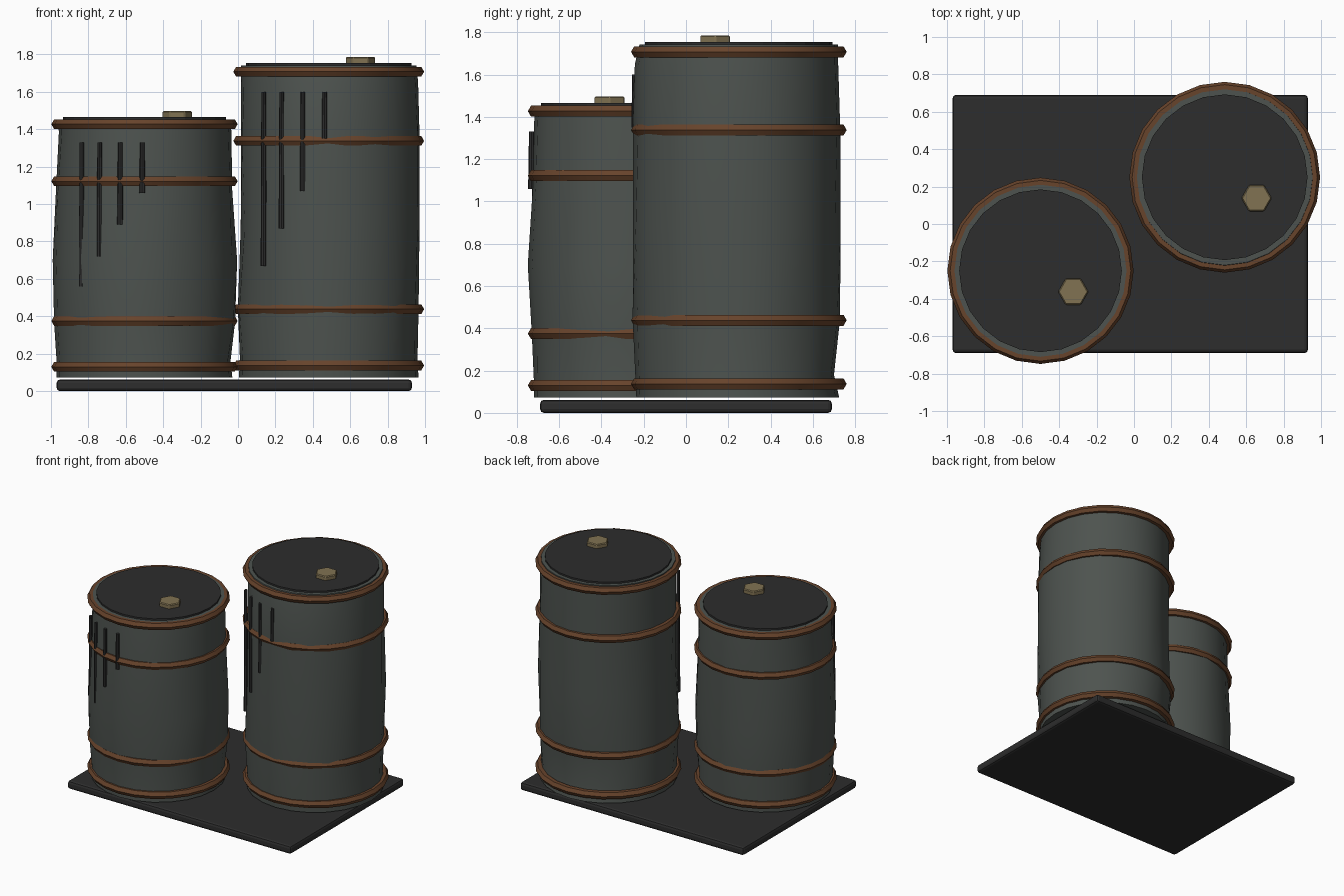
import bpy, bmesh, math, random

if "Cube" in bpy.data.objects:
    bpy.data.objects.remove(bpy.data.objects["Cube"])

random.seed(4)
SEG = 24


def material(name, rgb):
    m = bpy.data.materials.new(name)
    m.diffuse_color = (*rgb, 1)
    m.use_nodes = True
    m.node_tree.nodes["Principled BSDF"].inputs["Base Color"].default_value = m.diffuse_color
    return m


STEEL = material("grey_green_steel", (0.075, 0.086, 0.078))
RUST = material("rust_brown", (0.135, 0.056, 0.024))
DARK = material("charcoal", (0.026, 0.026, 0.026))
BRASS = material("dull_brass", (0.22, 0.17, 0.085))


def finish(bm, name, mat, loc=(0, 0, 0), smooth=None):
    bmesh.ops.recalc_face_normals(bm, faces=bm.faces)
    me = bpy.data.meshes.new(name)
    bm.to_mesh(me)
    bm.free()
    me.materials.append(mat)
    ob = bpy.data.objects.new(name, me)
    ob.location = loc
    bpy.context.collection.objects.link(ob)
    if smooth:
        bpy.ops.object.select_all(action='DESELECT')
        ob.select_set(True)
        bpy.context.view_layer.objects.active = ob
        bpy.ops.object.shade_smooth_by_angle(angle=math.radians(smooth))
    return ob


def cone(name, mat, loc, r1, r2, z0, z1, sides, bevel=0, spin=0):
    bm = bmesh.new()
    bmesh.ops.create_cone(bm, cap_ends=True, segments=sides, radius1=r1, radius2=r2, depth=z1 - z0)
    ob = finish(bm, name, mat, (loc[0], loc[1], (z0 + z1) / 2))
    ob.rotation_euler.z = spin
    if bevel:
        b = ob.modifiers.new("bevel", 'BEVEL')
        b.width, b.segments = bevel, 1
    return ob


def skin(bm, loops, closed):
    n, count = len(loops[0]), len(loops)
    for i in range(count if closed else count - 1):
        a, b = loops[i], loops[(i + 1) % count]
        for j in range(n):
            k = (j + 1) % n
            bm.faces.new((a[j], a[k], b[k], b[j]))


def dented_body(name, centre, rows):
    """rows: height, then radius toward right, back, left, front."""
    bm = bmesh.new()
    loops = []
    for i, (z, *radii) in enumerate(rows):
        loop = []
        inner = 1 < i < len(rows) - 2
        for s in range(SEG):
            q = s / SEG * 4
            k = int(q)
            t = (1 - math.cos((q - k) * math.pi)) / 2
            r = radii[k] * (1 - t) + radii[(k + 1) % 4] * t
            r += random.uniform(-0.007, 0.007) if inner else 0
            a = math.tau * s / SEG
            loop.append(bm.verts.new((r * math.cos(a), r * math.sin(a), z)))
        loops.append(loop)
    skin(bm, loops, False)
    bm.faces.new(loops[0])
    bm.faces.new(loops[-1])
    return finish(bm, name, STEEL, (*centre, 0), 30)


def hoop(name, centre, z, major, minor=0.03):
    bm = bmesh.new()
    loops = []
    for k in range(6):
        b = math.tau * k / 6
        r, h = major + minor * math.cos(b), minor * math.sin(b)
        loops.append([bm.verts.new((r * math.cos(math.tau * s / SEG), r * math.sin(math.tau * s / SEG), h))
                      for s in range(SEG)])
    skin(bm, loops, True)
    return finish(bm, name, RUST, (*centre, z), 30)


def barrel(label, centre, rows, hoops, major, lid_r, bung, drips, drip_top):
    top = rows[-1][0]
    dented_body(label + "_barrel_body", centre, rows)
    for i, z in enumerate(hoops):
        hoop(f"{label}_barrel_hoop_{i + 1}", centre, z, major)
    cone(label + "_barrel_lid", DARK, centre, lid_r, lid_r, top - 0.01, top + 0.013, SEG)
    cone(label + "_barrel_bung", BRASS, bung, 0.081, 0.081, top + 0.005, top + 0.044, 6, 0.006, math.pi / 6)
    # dark seepage streaks clinging to the front
    for i, (x, low) in enumerate(drips):
        y = centre[1] - math.sqrt((major + 0.013) ** 2 - (x - centre[0]) ** 2)
        cone(f"{label}_barrel_drip_{i + 1}", DARK, (x, y), 0.016, 0.012, low, drip_top, 8)


# base slab
bm = bmesh.new()
bmesh.ops.create_cube(bm, size=1)
bmesh.ops.scale(bm, vec=(1.9, 1.38, 0.062), verts=bm.verts)
slab = finish(bm, "base_slab", DARK, (-0.02, 0, 0.031))
bev = slab.modifiers.new("bevel", 'BEVEL')
bev.width, bev.segments = 0.018, 2

# short barrel
barrel("short", (-0.5, -0.25),
       [(0.072, 0.47, 0.47, 0.47, 0.47),
        (0.16, 0.46, 0.47, 0.47, 0.47),
        (0.37, 0.488, 0.48, 0.488, 0.475),
        (0.70, 0.49, 0.48, 0.485, 0.497),
        (1.08, 0.475, 0.475, 0.475, 0.48),
        (1.38, 0.465, 0.465, 0.458, 0.468),
        (1.453, 0.46, 0.46, 0.46, 0.46)],
       (0.13, 0.375, 1.122, 1.427), 0.468, 0.435, (-0.325, -0.362),
       [(-0.835, 0.56), (-0.74, 0.72), (-0.63, 0.89), (-0.512, 1.06)], 1.33)

# tall barrel
barrel("tall", (0.485, 0.25),
       [(0.072, 0.48, 0.475, 0.48, 0.485),
        (0.18, 0.475, 0.45, 0.475, 0.49),
        (0.44, 0.485, 0.475, 0.487, 0.503),
        (0.88, 0.492, 0.475, 0.468, 0.505),
        (1.34, 0.49, 0.475, 0.472, 0.495),
        (1.65, 0.478, 0.47, 0.468, 0.492),
        (1.742, 0.47, 0.47, 0.47, 0.47)],
       (0.137, 0.438, 1.338, 1.708), 0.48, 0.443, (0.655, 0.138),
       [(0.137, 0.67), (0.233, 0.87), (0.347, 1.07), (0.463, 1.35)], 1.6)
